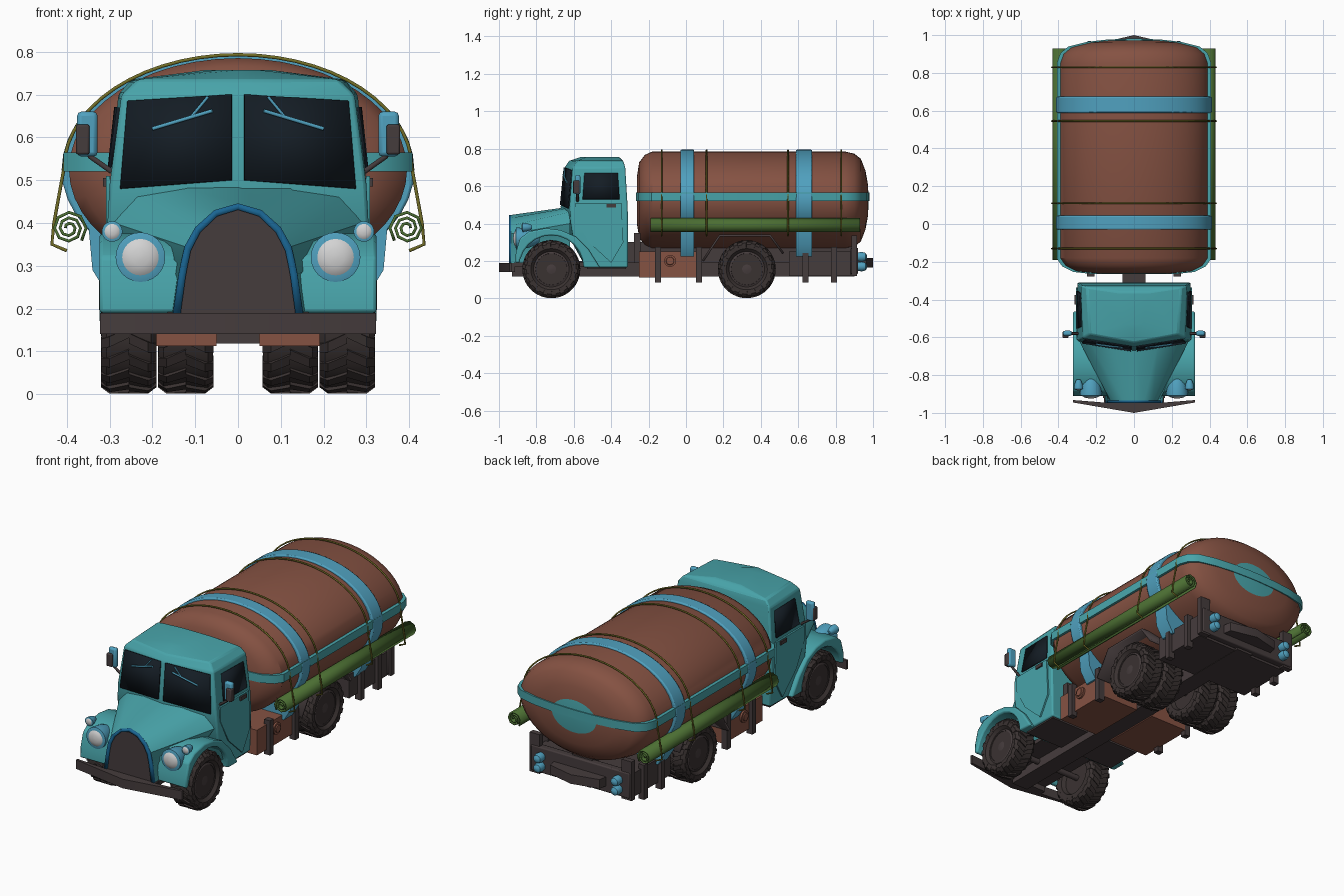
import bpy, bmesh
from math import sin, cos, pi, radians

cube = bpy.data.objects.get("Cube")
if cube:
    bpy.data.objects.remove(cube, do_unlink=True)


def material(name, *rgb):
    mat = bpy.data.materials.new(name)
    mat.use_nodes = True
    mat.diffuse_color = (*rgb, 1)
    mat.node_tree.nodes["Principled BSDF"].inputs["Base Color"].default_value = (*rgb, 1)
    return mat


TEAL = material("teal paint", .065, .37, .4)
BROWN = material("brown tank", .235, .084, .055)
SKY = material("light blue metal", .08, .355, .52)
BLUE = material("deep blue trim", .01, .13, .29)
DARK = material("dark grey metal", .06, .045, .046)
RUBBER = material("tyre rubber", .042, .032, .031)
GLASS = material("dark glass", .007, .012, .018)
GREEN = material("green canvas", .07, .155, .032)
ROPE = material("olive rope", .17, .155, .02)
WHITE = material("lamp white", .65, .65, .65)


# ---- helpers ----
def finish(name, bm, mat, mirror=False, bevel=0):
    bmesh.ops.recalc_face_normals(bm, faces=bm.faces)
    mesh = bpy.data.meshes.new(name)
    bm.to_mesh(mesh)
    bm.free()
    mesh.materials.append(mat)
    mesh.shade_smooth()
    mesh.set_sharp_from_angle(angle=radians(32))
    obj = bpy.data.objects.new(name, mesh)
    bpy.context.collection.objects.link(obj)
    if bevel:
        mod = obj.modifiers.new("bevel", "BEVEL")
        mod.width, mod.segments, mod.limit_method = bevel, 2, "ANGLE"
    if mirror:
        obj.modifiers.new("mirror", "MIRROR")
    return obj


def add_skin(bm, rings):
    loops = [[bm.verts.new(p) for p in ring] for ring in rings]
    n = len(loops[0])
    for a, b in zip(loops, loops[1:]):
        for i in range(n):
            bm.faces.new((a[i], a[(i + 1) % n], b[(i + 1) % n], b[i]))
    bm.faces.new(loops[0])
    bm.faces.new(loops[-1])


def skin(name, rings, mat, **opts):
    bm = bmesh.new()
    add_skin(bm, rings)
    return finish(name, bm, mat, **opts)


def prism(name, points, start, end, axis, mat, **opts):
    place = {"x": lambda p, t: (t, p[0], p[1]),
             "y": lambda p, t: (p[0], t, p[1]),
             "z": lambda p, t: (p[0], p[1], t)}[axis]
    return skin(name, [[place(p, t) for p in points] for t in (start, end)], mat, **opts)


def box(name, xs, ys, zs, mat, **opts):
    rect = [(xs[i], ys[j]) for i, j in ((0, 0), (1, 0), (1, 1), (0, 1))]
    return prism(name, rect, zs[0], zs[1], "z", mat, **opts)


def ellipse_rings(stations, cx, cz, rx, rz, segs):
    turn = [2 * pi * i / segs for i in range(segs)]
    return [[(cx + rx * s * cos(a), y, cz + rz * s * sin(a)) for a in turn] for y, s in stations]


def lathe(name, stations, cx, cz, rx, rz, mat, segs=24, **opts):
    return skin(name, ellipse_rings(stations, cx, cz, rx, rz, segs), mat, **opts)


def strip(name, rows, mat, thick, **opts):
    bm = bmesh.new()
    rows = [[bm.verts.new(p) for p in row] for row in rows]
    for a, b in zip(rows, rows[1:]):
        bm.faces.new((a[0], a[1], b[1], b[0]))
    obj = finish(name, bm, mat, **opts)
    mod = obj.modifiers.new("thickness", "SOLIDIFY")
    mod.thickness, mod.offset = thick, 0
    return obj


def tube(name, points, radius, mat):
    curve = bpy.data.curves.new(name, "CURVE")
    curve.dimensions, curve.bevel_depth, curve.bevel_resolution = "3D", radius, 1
    spline = curve.splines.new("POLY")
    spline.points.add(len(points) - 1)
    for point, co in zip(spline.points, points):
        point.co = (*co, 1)
    curve.materials.append(mat)
    bpy.context.collection.objects.link(bpy.data.objects.new(name, curve))


def both(half):
    return half + [(-p[0], *p[1:]) for p in reversed(half) if p[0] > 0]


# ---- tank with teal end plate, side band, straps and saddles ----
outline = [(-.262, .5), (-.25, .78), (-.22, .93), (-.18, 1), (.85, 1), (.9, .955),
           (.935, .85), (.96, .6), (.972, .34), (.977, .05)]
tank = lathe("tank", outline, 0, .525, .395, .26, BROWN, segs=48)
tank.data.materials.append(TEAL)
for face in tank.data.polygons:
    if face.center.y > .973:
        face.material_index = 1
band = both([(.395 * s + .013, y + (.004 if y > 0 else -.004)) for y, s in outline])
prism("tank_side_band", band, .52, .565, "z", TEAL)
for y, half in ((.007, .037), (.631, .043)):
    lathe("tank_strap", [(y - half, 1), (y + half, 1)], 0, .525, .412, .27, SKY, segs=48, bevel=.006)
    prism("tank_saddle", both([(.35, .4), (.34, .29), (.3, .225)]), y - half, y + half, "y", SKY)

# ---- ropes and rolled canvas ----
over = [pi * i / 28 for i in range(29)]
for y in (-.13, .11, .545, .83):
    arc = [(.407 * cos(a), y, .525 + .268 * sin(a)) for a in over]
    ends = [[(s * .4, y, .335), (s * .435, y, .35), (s * .43, y, .4)] for s in (1, -1)]
    tube("tie_rope", ends[0] + arc + ends[1][::-1], .0045, ROPE)
spiral = []
for i in range(22):
    a, r = pi * i / 4, .008 + .0016 * i
    spiral.append((.395 + r * cos(a), .388 + r * sin(a)))
strip("canvas_roll", [[(x, -.19, z), (x, .93, z)] for x, z in spiral], GREEN, .007, mirror=True)

# ---- cab: height, front centre y, front corner x y, rear corner x y ----
levels = [(.165, -.535, .298, -.535, .295, -.31), (.3, -.61, .302, -.6, .298, -.31),
          (.4, -.66, .305, -.615, .3, -.31), (.49, -.67, .3, -.62, .298, -.312),
          (.7, -.649, .272, -.604, .28, -.325), (.735, -.625, .235, -.58, .25, -.335),
          (.757, -.56, .05, -.53, .08, -.36)]
skin("cab", [both([(0, fy, z), (cx, cy, z), (bx, by, z)]) for z, fy, cx, cy, bx, by in levels],
     TEAL, bevel=.008)
box("cab_floor", (-.285, .285), (-.53, -.32), (.157, .17), DARK)


# ---- split windscreen and wipers ----
def on_glass(x, z, lift=.004):
    return (x, -.67 + abs(x) / 6 + (z - .49) / 10 - lift, z)


screen = [[on_glass(.015, .5), on_glass(.275, .48)], [on_glass(.015, .7), on_glass(.258, .685)]]
strip("windscreen", screen, GLASS, .008, mirror=True)
for s in (1, -1):
    tube("wiper_blade", [on_glass(s * .2, .62, .014), on_glass(s * .06, .662, .014)], .005, SKY)
    tube("wiper_arm", [on_glass(s * .11, .647, .014), on_glass(s * .07, .695, .014)], .004, SKY)

# ---- doors, side windows, mirrors ----
door = [(-.59, .51), (-.345, .51), (-.335, .3), (-.4, .19), (-.52, .3), (-.59, .43)]
prism("door_panel", door, .299, .308, "x", TEAL, mirror=True)
strip("side_window", [[(.3, -.355, .53), (.299, -.553, .53)], [(.285, -.365, .67), (.279, -.543, .67)]],
      GLASS, .009, mirror=True)
box("door_handle", (.3, .316), (-.425, -.375), (.485, .505), DARK, mirror=True)
box("mirror_back", (.328, .376), (-.592, -.565), (.555, .66), SKY, mirror=True, bevel=.01)
box("mirror_face", (.347, .379), (-.603, -.57), (.56, .63), DARK, mirror=True, bevel=.005)
for s in (1, -1):
    tube("mirror_arm", [(s * .355, -.58, .58), (s * .345, -.58, .555), (s * .295, -.58, .52)], .007, DARK)

# ---- hood, grille and grille frame ----
rear = [(0, .49), (.13, .485), (.24, .462), (.29, .4), (.25, .34), (.2, .28), (.17, .19)]
nose = [(0, .446), (.055, .43), (.1, .39), (.125, .345), (.133, .31), (.139, .28), (.152, .19)]
skin("hood", [both([(x, y, z) for x, z in arch]) for y, arch in ((-.62, rear), (-.935, nose))], TEAL)
inner = [(x * .88, .19 + (z - .19) * .94) for x, z in nose]
prism("grille", both(inner), -.941, -.93, "y", DARK)
strip("grille_frame", [[(x, -.938, z), (u, -.938, w)] for (x, z), (u, w) in zip(nose, inner)],
      BLUE, .018, mirror=True)

# ---- front fenders with open wheel arch ----
fender = [(-.912, .19), (-.91, .245), (-.888, .32), (-.84, .357), (-.75, .375), (-.67, .365),
          (-.59, .33), (-.52, .26), (-.46, .165)]
fender += [(-.72 + .172 * cos(a), .165 + .172 * sin(a)) for a in (pi * i / 12 for i in range(12))]
prism("front_fender", fender + [(-.89, .19)], .12, .324, "x", TEAL, mirror=True, bevel=.008)


# ---- lamps ----
def lamp(name, x, z, front, size):
    shell = [(.14, .3), (.125, .55), (.08, .86), (.03, 1), (.014, 1), (.01, .78)]
    lens = [(.012, .78), (.004, .6), (0, .35), (-.002, .1)]
    for part, profile, mat in (("shell", shell, SKY), ("lens", lens, WHITE)):
        lathe(name + "_" + part, [(front + y * size / .058, r) for y, r in profile],
              x, z, size, size, mat, mirror=True)


lamp("headlamp", .228, .32, -.922, .058)
lamp("marker_lamp", .294, .38, -.88, .024)
for z in (.17, .222):
    lathe("rear_lamp", [(.9, .8), (.94, 1), (.96, .8), (.968, .3)], .235, z, .026, .026, SKY, mirror=True)

# ---- wheels ----
tyre = [(-.04, .02), (-.04, .09), (-.062, .1), (-.064, .133), (-.052, .147), (.052, .147),
        (.064, .133), (.062, .11), (.052, .1), (.047, .095)]
rim = [(-.03, .096), (.045, .096), (.05, .085), (.03, .08), (.025, .045), (.045, .035), (.05, .01)]


def swap(rings, side, x, y):
    return [[(side * (x + p[1]), y + p[0], .156 + p[2]) for p in ring] for ring in rings]


def wheel(name, side, x, y):
    bm = bmesh.new()
    add_skin(bm, swap(ellipse_rings(tyre, 0, 0, 1, 1, 36), side, x, y))
    for k in range(18):
        for half in (1, -1):
            a = 2 * pi * (k + (.25 if half < 0 else 0)) / 18
            lug = []
            for across, lag, low, high in ((.0, 0, .14, .155), (.045, .14, .14, .155), (.065, .2, .115, .14)):
                lug.append([(r * cos(a + lag + w), half * across, r * sin(a + lag + w))
                            for r, w in ((low, 0), (high, 0), (high, .16), (low, .16))])
            add_skin(bm, swap(lug, side, x, y))
    finish(name + "_tyre", bm, RUBBER)
    skin(name + "_rim", swap(ellipse_rings(rim, 0, 0, 1, 1, 24), side, x, y), DARK)


for side in (1, -1):
    wheel("front_wheel", side, .255, -.72)
    wheel("rear_outer_wheel", side, .255, .325)
    wheel("rear_inner_wheel", side, .122, .325)
for y in (-.72, .325):
    axle = ellipse_rings([(-.23, 1), (.23, 1)], 0, 0, .016, .016, 12)
    skin("axle", swap(axle, 1, 0, y), DARK)

# ---- chassis, bumpers and under-body parts ----
box("chassis_beam", (-.05, .05), (-.93, .9), (.118, .2), DARK)
box("tank_bed", (-.06, .06), (-.32, .9), (.19, .3), DARK)
box("engine_floor", (-.165, .165), (-.92, -.4), (.17, .192), DARK)
prism("front_bumper", both([(0, -1), (.322, -.945), (.322, -.932), (.16, -.945), (.16, -.915)]),
      .14, .19, "z", DARK)
box("side_tank", (.05, .29), (-.25, .085), (.112, .25), BROWN, mirror=True)
cap = ellipse_rings([(.28, .032), (.3, .032), (.301, .022), (.306, .02)], 0, 0, 1, 1, 20)
skin("side_tank_cap", [[(p[1], p[0] - .085, p[2] + .2) for p in ring] for ring in cap], BROWN, mirror=True)
box("rear_locker", (.0, .29), (.55, .88), (.12, .25), DARK, mirror=True)
for y in (-.15, .07, .64, .79):
    box("side_post", (.275, .31), (y - .016, y + .016), (.085, .275), DARK, mirror=True)
box("front_post", (.21, .25), (-.278, -.243), (.19, .35), DARK, mirror=True)
box("rear_post", (.25, .31), (.885, .915), (.12, .335), DARK, mirror=True)
box("rear_board", (-.3, .3), (.88, .92), (.13, .27), DARK, bevel=.006)
prism("rear_bumper", both([(.16, .91), (.15, .965), (0, 1)]), .165, .215, "z", DARK)
guard = [(.09, .2), (.18, .335), (.45, .335), (.52, .24)]
strip("rear_mudguard", [[(.05, y, z), (.325, y, z)] for y, z in guard], DARK, .012, mirror=True)
